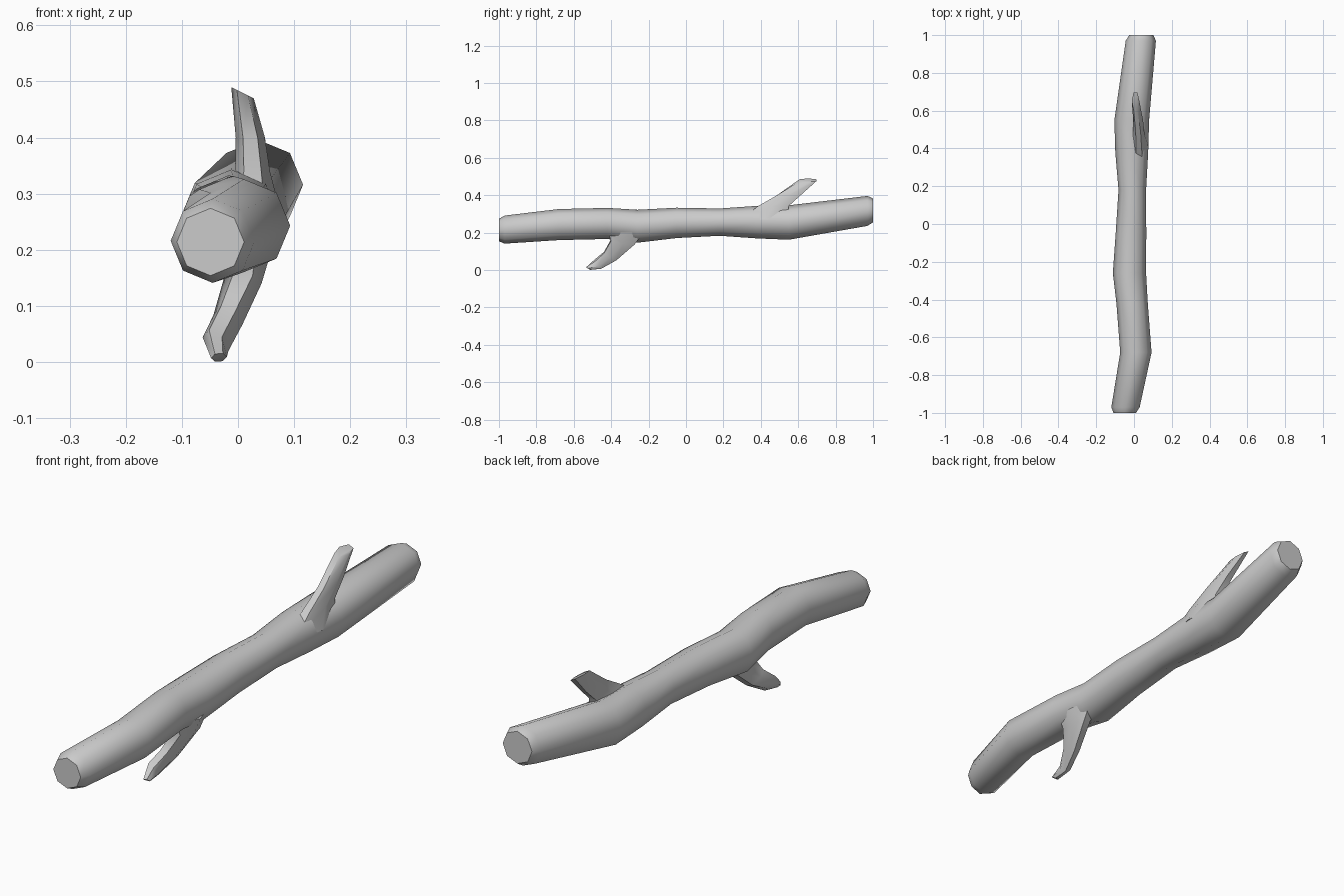
import bpy, bmesh, math
from mathutils import Vector


def loft(name, rings, sides, angle):
    """Skin a closed tube through rings of (centre, half-axis u, half-axis v)."""
    bm = bmesh.new()
    loops = []
    for c, u, v in rings:
        c, u, v = Vector(c), Vector(u), Vector(v)
        loops.append([bm.verts.new(c + u * math.cos(2 * math.pi * i / sides)
                                   + v * math.sin(2 * math.pi * i / sides))
                      for i in range(sides)])
    for a, b in zip(loops, loops[1:]):
        for i in range(sides):
            j = (i + 1) % sides
            bm.faces.new((a[i], a[j], b[j], b[i]))
    bm.faces.new(loops[0])
    bm.faces.new(loops[-1])
    bmesh.ops.recalc_face_normals(bm, faces=bm.faces)
    mesh = bpy.data.meshes.new(name)
    bm.to_mesh(mesh)
    bm.free()
    obj = bpy.data.objects.new(name, mesh)
    bpy.context.collection.objects.link(obj)
    bpy.ops.object.select_all(action='DESELECT')
    obj.select_set(True)
    bpy.context.view_layer.objects.active = obj
    bpy.ops.object.shade_smooth_by_angle(angle=math.radians(angle))
    return obj


# Crooked octagonal log with softened ends: y, x, z, radius
path = [(-1.00, -0.049, 0.214, 0.060), (-0.97, -0.045, 0.216, 0.075),
        (-0.68, 0.010, 0.243, 0.083), (-0.42, -0.010, 0.249, 0.083),
        (-0.26, -0.024, 0.234, 0.088), (-0.05, -0.016, 0.252, 0.081),
        (0.18, -0.009, 0.256, 0.073), (0.38, -0.012, 0.256, 0.087),
        (0.55, -0.012, 0.254, 0.092), (0.97, 0.036, 0.316, 0.080),
        (1.00, 0.039, 0.319, 0.064)]
loft("log", [((x, y, z), (r, 0, 0), (0, 0, r)) for y, x, z, r in path], 8, 50)

# Upper snapped branch, leaning back
loft("upper_branch", [
    ((0.020, 0.42, 0.270), (0.055, 0, 0), (0, 0.145, 0)),
    ((0.026, 0.465, 0.340), (0.031, 0, 0), (0, 0.095, 0)),
    ((0.022, 0.55, 0.400), (0.026, 0, 0), (0, 0.073, 0)),
    ((0.008, 0.652, 0.480), (0.020, 0, -0.010), (0, 0.052, 0)),
], 6, 50)

# Lower branch, tapering to a cut tip near the ground
loft("lower_branch", [
    ((0.005, -0.320, 0.210), (0.055, 0, -0.01), (0, 0.11, 0)),
    ((0.010, -0.338, 0.150), (0.032, 0, -0.01), (0, 0.073, -0.010)),
    ((-0.018, -0.405, 0.075), (0.026, 0, -0.008), (0, 0.038, -0.022)),
    ((-0.040, -0.470, 0.032), (0.023, 0, -0.012), (0, 0.020, -0.022)),
    ((-0.034, -0.523, 0.008), (0.014, 0, 0.001), (0, 0.012, -0.008)),
], 6, 50)
